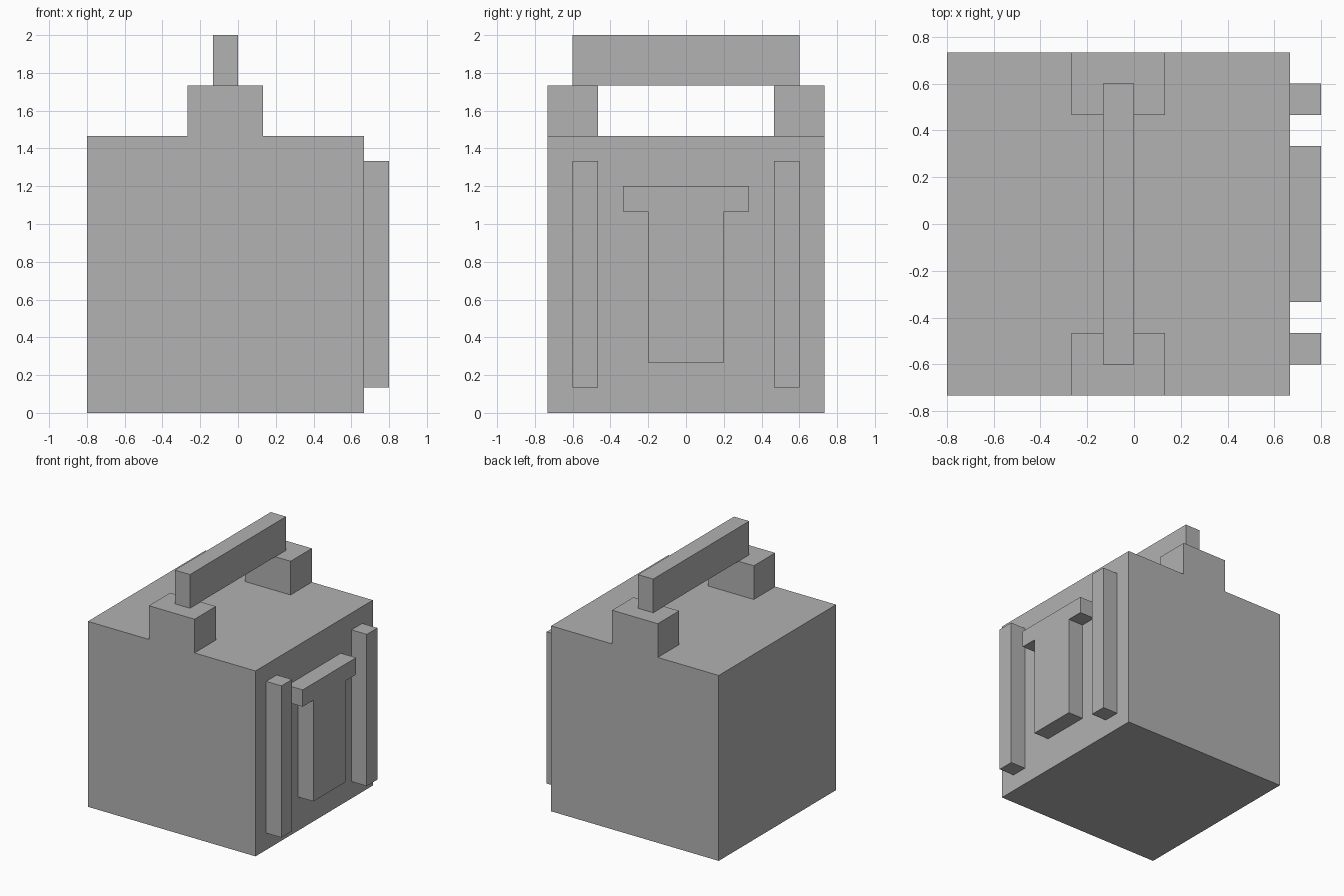
import bpy
import bmesh

cube = bpy.data.objects.get("Cube")
if cube:
    bpy.data.objects.remove(cube, do_unlink=True)

U = 2 / 15  # grid unit: the model is fifteen units tall

grey = bpy.data.materials.new("plain grey")
grey.use_nodes = True
colour = (0.445, 0.445, 0.445, 1)
grey.diffuse_color = colour
grey.node_tree.nodes["Principled BSDF"].inputs["Base Color"].default_value = colour


def prism(name, outline, x0, x1):
    """Extrude a (y, z) outline along x; all sizes in grid units."""
    bm = bmesh.new()
    face = bm.faces.new([bm.verts.new((x0 * U, y * U, z * U)) for y, z in outline])
    result = bmesh.ops.extrude_face_region(bm, geom=[face])
    moved = [g for g in result["geom"] if isinstance(g, bmesh.types.BMVert)]
    bmesh.ops.translate(bm, verts=moved, vec=((x1 - x0) * U, 0, 0))
    bmesh.ops.recalc_face_normals(bm, faces=bm.faces)
    mesh = bpy.data.meshes.new(name)
    bm.to_mesh(mesh)
    bm.free()
    mesh.materials.append(grey)
    obj = bpy.data.objects.new(name, mesh)
    bpy.context.collection.objects.link(obj)
    return obj


def box(name, x, y, z):
    outline = [(y[0], z[0]), (y[1], z[0]), (y[1], z[1]), (y[0], z[1])]
    return prism(name, outline, *x)


# Main block
box("body", (-6, 5), (-5.5, 5.5), (0, 11))

# Carrying handle: two posts and a bar resting on them
box("handle_bar", (-1, 0), (-4.5, 4.5), (13, 15))
for side, near, far in (("front", -5.5, -3.5), ("back", 3.5, 5.5)):
    box(side + "_handle_post", (-2, 1), (near, far), (11, 13))

# Vertical ribs on the left side
for side, near, far in (("front", -4.5, -3.5), ("back", 3.5, 4.5)):
    box(side + "_side_rib", (5, 6), (near, far), (1, 10))

# T-shaped raised panel between the ribs
half = [(1.5, 2), (1.5, 8), (2.5, 8), (2.5, 9)]
prism("side_panel", half + [(-y, z) for y, z in reversed(half)], 5, 6)
